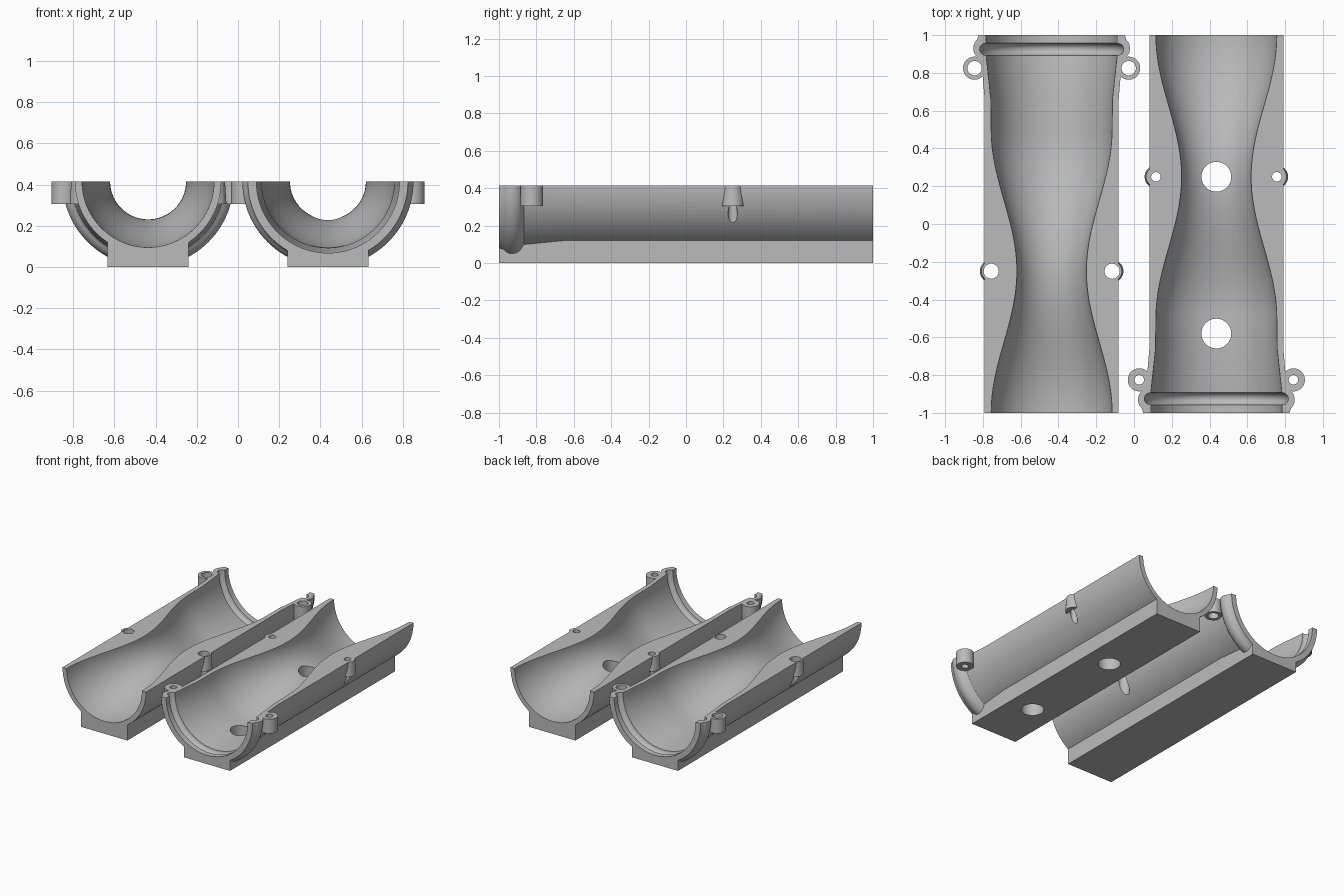
import bpy, bmesh, math
from mathutils import Matrix, Vector

cube = bpy.data.objects.get("Cube")
if cube:
    bpy.data.objects.remove(cube, do_unlink=True)

TOP = 0.415          # parting plane, also the tube axis height
AXIS_X = 0.436       # sideways offset of each half
SEGMENTS = 96

grey = bpy.data.materials.new("plain grey")
grey.use_nodes = True
grey.diffuse_color = (0.5, 0.5, 0.5, 1)
grey.node_tree.nodes["Principled BSDF"].inputs["Base Color"].default_value = (0.5, 0.5, 0.5, 1)


def make_object(name, bm):
    bmesh.ops.recalc_face_normals(bm, faces=bm.faces)
    mesh = bpy.data.meshes.new(name)
    bm.to_mesh(mesh)
    bm.free()
    mesh.materials.append(grey)
    obj = bpy.data.objects.new(name, mesh)
    bpy.context.collection.objects.link(obj)
    return obj


def lathe(name, profile):
    """Solid of revolution about the lengthwise axis from (y, radius) points."""
    bm = bmesh.new()
    rings = []
    for y, r in profile:
        angles = [math.tau * i / SEGMENTS for i in range(SEGMENTS)]
        rings.append([bm.verts.new((r * math.cos(a), y, TOP + r * math.sin(a))) for a in angles])
    for a, b in zip(rings, rings[1:]):
        for i in range(SEGMENTS):
            j = (i + 1) % SEGMENTS
            bm.faces.new((a[i], a[j], b[j], b[i]))
    bm.faces.new(rings[0])
    bm.faces.new(rings[-1])
    return make_object(name, bm)


def box(name, low, high):
    low, high = Vector(low), Vector(high)
    bm = bmesh.new()
    place = Matrix.Translation((low + high) / 2) @ Matrix.Diagonal((high - low).to_4d())
    bmesh.ops.create_cube(bm, size=1, matrix=place)
    return make_object(name, bm)


def post(name, x, y, low, high, r_low, r_high):
    bm = bmesh.new()
    bmesh.ops.create_cone(bm, cap_ends=True, segments=40, radius1=r_low, radius2=r_high,
                          depth=high - low, matrix=Matrix.Translation((x, y, (low + high) / 2)))
    return make_object(name, bm)


def combine(target, tool, operation):
    mod = target.modifiers.new(operation, "BOOLEAN")
    mod.operation = operation
    mod.solver = "EXACT"
    mod.object = tool
    bpy.context.view_layer.objects.active = target
    bpy.ops.object.modifier_apply(modifier=mod.name)
    bpy.data.objects.remove(tool, do_unlink=True)


def ease(y0, r0, y1, r1, steps=24):
    """Smooth S-shaped change of radius."""
    return [(y0 + (y1 - y0) * i / steps,
             r0 + (r1 - r0) * (1 - math.cos(math.pi * i / steps)) / 2) for i in range(steps + 1)]


# Outside: rounded collar, tapering bell, straight tube
outer = [(-1.02, 0.375), (-1, 0.388)]
outer += [(-0.93 - 0.065 * math.cos(a), 0.345 + 0.07 * math.sin(a))
          for a in [math.radians(d) for d in range(45, 160, 9)]]
outer += [(-0.866, 0.372), (-0.66, 0.355), (1.02, 0.355)]

# Inside: socket with seal groove, taper, then narrowing throat
groove = [(-0.925 - 0.032 * math.cos(a), 0.347 + 0.034 * math.sin(a))
          for a in [math.pi * i / 12 for i in range(13)]]
bore = [(-1.1, 0.347)] + groove + [(-0.66, 0.322)]
bore += ease(-0.5, 0.32, 0.25, 0.184) + ease(0.25, 0.184, 1, 0.32)[1:] + [(1.1, 0.32)]


def tube_half(name, end_hole, middle_hole, ports):
    body = lathe(name, outer)
    combine(body, box("foot", (-0.196, -1.05, -0.05), (0.196, 1.05, 0.2)), "UNION")
    # Screw bosses on both sides, by the collar and by the throat
    for side in (-1, 1):
        combine(body, post("end_boss", side * 0.408, -0.825, 0.305, 0.5, 0.061, 0.061), "UNION")
        combine(body, post("middle_boss", side * 0.32, 0.25, 0.305, 0.5, 0.06, 0.047), "UNION")
    combine(body, lathe("bore", bore), "DIFFERENCE")
    for side in (-1, 1):
        combine(body, post("screw_hole", side * 0.408, -0.825, 0.2, 0.6, end_hole, end_hole), "DIFFERENCE")
        combine(body, post("screw_hole", side * 0.32, 0.25, 0.1, 0.6, middle_hole, middle_hole), "DIFFERENCE")
    # Round ports through the foot
    for y in ports:
        combine(body, post("port", 0, y, -0.2, 0.4, 0.079, 0.079), "DIFFERENCE")
    # Trim to the parting plane, the base and the flat ends
    combine(body, box("trim", (-0.7, -1, 0), (0.7, 1, TOP)), "INTERSECT")
    bpy.ops.object.select_all(action="DESELECT")
    body.select_set(True)
    bpy.context.view_layer.objects.active = body
    bpy.ops.object.shade_smooth_by_angle(angle=math.radians(30))
    return body


ported = tube_half("tube_half_with_ports", 0.025, 0.025, (0.25, -0.58))
ported.location.x = AXIS_X

plain = tube_half("tube_half_plain", 0.038, 0.04, ())
plain.location.x = -AXIS_X
plain.rotation_euler.z = math.pi
